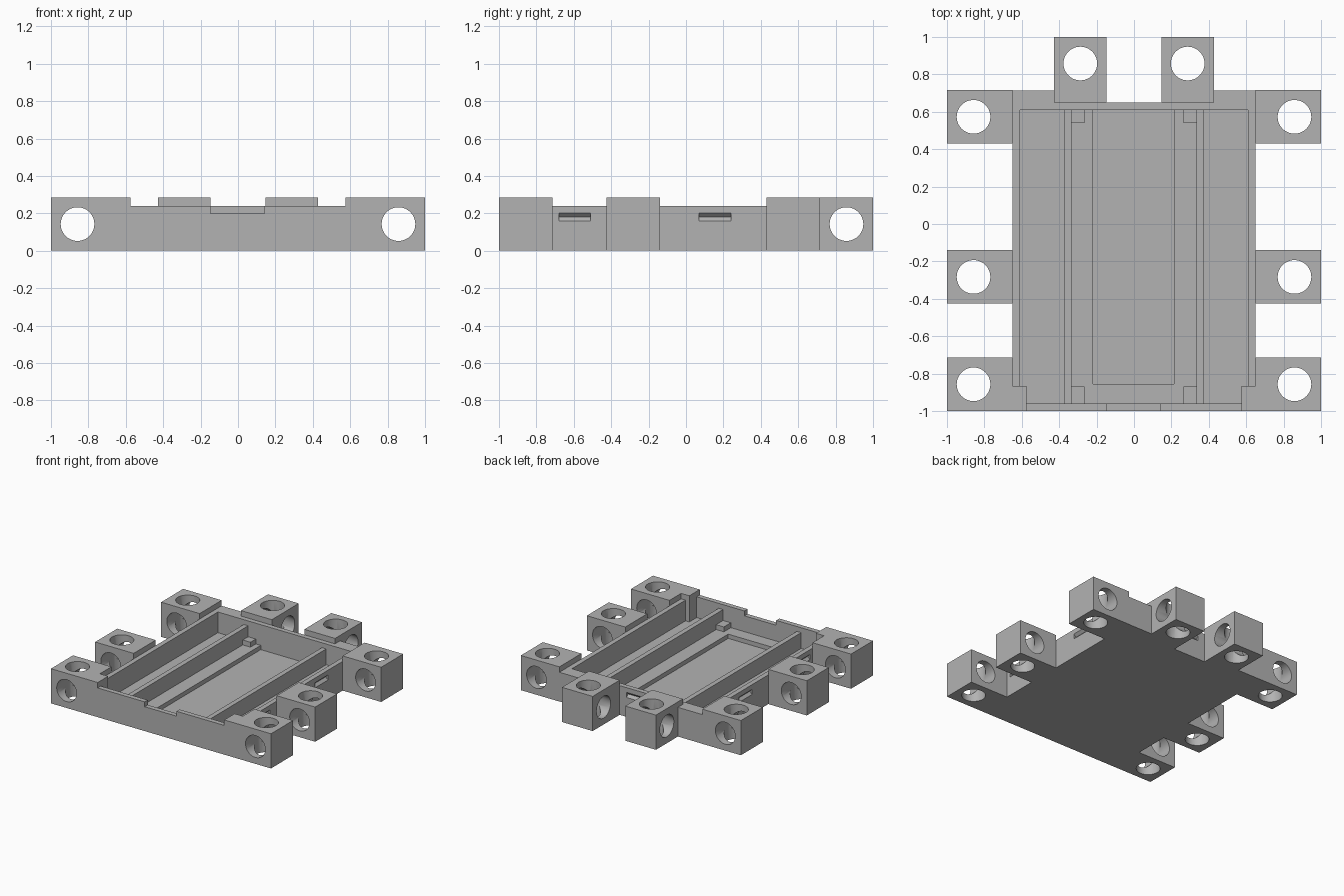
import bpy, bmesh, math
from mathutils import Matrix, Vector

if "Cube" in bpy.data.objects:
    bpy.data.objects.remove(bpy.data.objects["Cube"])

grey = bpy.data.materials.new("light grey")
grey.diffuse_color = (0.45, 0.45, 0.45, 1)
grey.use_nodes = True
grey.node_tree.nodes["Principled BSDF"].inputs["Base Color"].default_value = grey.diffuse_color


def finish(name, bm):
    bmesh.ops.recalc_face_normals(bm, faces=bm.faces)
    me = bpy.data.meshes.new(name)
    bm.to_mesh(me)
    bm.free()
    me.materials.append(grey)
    ob = bpy.data.objects.new(name, me)
    bpy.context.collection.objects.link(ob)
    return ob


def prism(name, half, z0, z1):
    """Extrude an outline given by its right half, mirrored in x."""
    pts = half + [(-x, y) for x, y in reversed(half)]
    bm = bmesh.new()
    face = bm.faces.new([bm.verts.new((x, y, z0)) for x, y in pts])
    up = bmesh.ops.extrude_face_region(bm, geom=[face])["geom"]
    bmesh.ops.translate(bm, vec=(0, 0, z1 - z0),
                        verts=[v for v in up if isinstance(v, bmesh.types.BMVert)])
    return finish(name, bm)


def box(name, x0, x1, y0, y1, z0, z1):
    bm = bmesh.new()
    mid = Vector((x0 + x1, y0 + y1, z0 + z1)) / 2
    bmesh.ops.create_cube(bm, size=1, matrix=Matrix.Translation(mid)
                          @ Matrix.Diagonal((x1 - x0, y1 - y0, z1 - z0, 1)))
    return finish(name, bm)


def rod(name, centre, axis, radius, length, sides):
    bm = bmesh.new()
    rot = {"x": Matrix.Rotation(math.pi / 2, 4, "Y"),
           "y": Matrix.Rotation(math.pi / 2, 4, "X"),
           "z": Matrix.Identity(4)}[axis]
    bmesh.ops.create_cone(bm, cap_ends=True, segments=sides, radius1=radius, radius2=radius,
                          depth=length, matrix=Matrix.Translation(centre) @ rot)
    return finish(name, bm)


def cut(ob, cutter):
    mod = ob.modifiers.new("cut", "BOOLEAN")
    mod.operation = "DIFFERENCE"
    mod.solver = "EXACT"
    mod.object = cutter
    bpy.context.view_layer.objects.active = ob
    bpy.ops.object.modifier_apply(modifier=mod.name)
    bpy.data.objects.remove(cutter)


TOP, WALL, FLOOR = 0.285, 0.24, 0.07

# Tray body with its cavity, floor recess and front notch
tray = prism("tray", [(0.65, -1), (0.65, 0.715), (0.425, 0.715), (0.425, 0.65)], 0, WALL)
cut(tray, prism("cavity", [(0.575, -0.96), (0.575, -0.865), (0.61, -0.865), (0.61, 0.61)],
                FLOOR, 0.5))
cut(tray, box("recess", -0.22, 0.215, -0.855, 0.61, 0.035, 0.15))
cut(tray, box("notch", -0.148, 0.142, -1.1, -0.9, 0.2, 0.5))

# V-shaped slots in the side and back walls
for s in (-1, 1):
    for y in (-0.595, 0.155):
        cut(tray, rod("slot", (s * 0.65, y, 0.18), "y", 0.021, 0.17, 4))
cut(tray, rod("slot", (0, 0.65, 0.18), "x", 0.021, 0.17, 4))


def lug(name, x0, x1, y0, y1, hx, hy, axis):
    """Block with a vertical and a horizontal hole that cross."""
    ob = box(name, x0, x1, y0, y1, 0, TOP)
    for a in ("z", axis):
        cut(ob, rod("hole", (hx, hy, TOP / 2), a, 0.09, 0.8, 48))
    bpy.ops.object.select_all(action="DESELECT")
    ob.select_set(True)
    bpy.context.view_layer.objects.active = ob
    bpy.ops.object.shade_smooth_by_angle(angle=math.radians(30))


for s, side in ((-1, "left"), (1, "right")):
    # Three side lugs and one back lug
    for y, place in ((-0.857, "front"), (-0.283, "middle"), (0.573, "rear")):
        a, b = sorted((s * 0.65, s))
        lug(f"{side}_{place}_lug", a, b, y - 0.143, y + 0.143, s * 0.858, y, "y")
    a, b = sorted((s * 0.148, s * 0.427))
    lug(f"{side}_back_lug", a, b, 0.65, 1, s * 0.287, 0.858, "x")

    # Raised corner cap beside the front lug
    a, b = sorted((s * 0.575, s * 0.65))
    box(f"{side}_corner_cap", a, b, -1, -0.865, WALL, TOP)

    # Long rib and the small tabs at its ends
    a, b = sorted((s * 0.335, s * 0.375))
    box(f"{side}_rib", a, b, -0.96, 0.61, FLOOR, 0.2)
    a, b = sorted((s * 0.265, s * 0.335))
    box(f"{side}_front_tab", a, b, -0.96, -0.87, FLOOR, 0.11)
    box(f"{side}_back_tab", a, b, 0.54, 0.61, FLOOR, 0.11)
